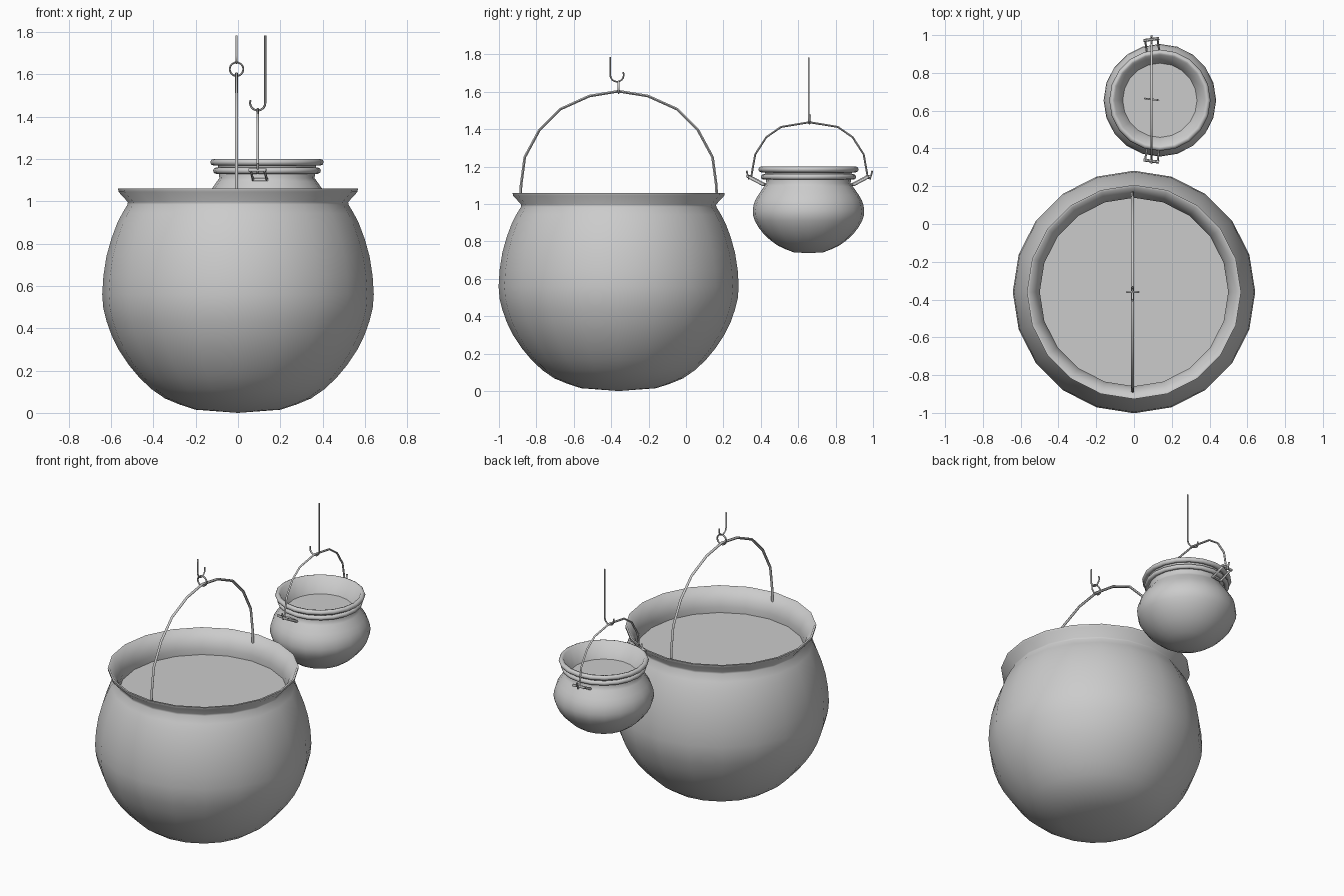
import bpy, bmesh
from math import sin, cos, pi, radians
from mathutils import Vector, Matrix

if "Cube" in bpy.data.objects:
    bpy.data.objects.remove(bpy.data.objects["Cube"])


def finish(obj, angle=60):
    bpy.ops.object.select_all(action='DESELECT')
    obj.select_set(True)
    bpy.context.view_layer.objects.active = obj
    bpy.ops.object.shade_smooth_by_angle(angle=radians(angle))


def rounded(points):
    """Insert a smooth midpoint between each pair of profile points."""
    p = [Vector(q) for q in points]
    ext = [2 * p[0] - p[1]] + p + [2 * p[-1] - p[-2]]
    out = [p[0]]
    for a, b, c, d in zip(ext, ext[1:], ext[2:], ext[3:]):
        out += [(9 * (b + c) - a - d) / 16, c]
    return [tuple(q) for q in out]


def lathe(name, profile, centre, sides=20):
    """Spin a list of (radius, z) around a vertical axis."""
    bm = bmesh.new()
    verts = [bm.verts.new((r, 0, z)) for r, z in profile]
    edges = [bm.edges.new(p) for p in zip(verts, verts[1:])]
    bmesh.ops.spin(bm, geom=verts + edges, cent=(0, 0, 0), axis=(0, 0, 1),
                   angle=2 * pi, steps=sides, use_merge=False)
    bmesh.ops.remove_doubles(bm, verts=bm.verts, dist=1e-4)
    bmesh.ops.recalc_face_normals(bm, faces=bm.faces)
    me = bpy.data.meshes.new(name)
    bm.to_mesh(me)
    bm.free()
    obj = bpy.data.objects.new(name, me)
    obj.location = (*centre, 0)
    bpy.context.collection.objects.link(obj)
    finish(obj)
    return obj


def wire(name, points, radius, closed=False):
    """Round wire along a path of points."""
    cu = bpy.data.curves.new(name, 'CURVE')
    cu.dimensions = '3D'
    cu.bevel_depth = radius
    cu.bevel_resolution = 1
    cu.use_fill_caps = True
    sp = cu.splines.new('POLY')
    sp.points.add(len(points) - 1)
    for p, co in zip(sp.points, points):
        p.co = (*co, 1)
    sp.use_cyclic_u = closed
    obj = bpy.data.objects.new(name, cu)
    bpy.context.collection.objects.link(obj)
    bpy.ops.object.select_all(action='DESELECT')
    obj.select_set(True)
    bpy.context.view_layer.objects.active = obj
    bpy.ops.object.convert(target='MESH')
    finish(bpy.context.view_layer.objects.active)


def arc(r, start, end, n):
    return [(r * cos(radians(start + (end - start) * i / n)),
             r * sin(radians(start + (end - start) * i / n))) for i in range(n + 1)]


BIG = (0, -0.36)
SMALL = (0.137, 0.655)

# Large cauldron: belly, flared rim, inner wall
belly = rounded([
    (0.2, 0.015), (0.345, 0.068), (0.465, 0.165), (0.565, 0.30), (0.622, 0.435),
    (0.642, 0.56), (0.622, 0.74), (0.572, 0.895), (0.522, 0.985)])
lathe("large_cauldron", [(0, 0.0)] + belly + [
    (0.521, 0.997), (0.565, 1.045), (0.567, 1.06), (0.555, 1.06),
    (0.512, 0.99), (0.499, 0.95), (0.5, 0.90)], BIG)
lathe("large_cauldron_contents", [(0, 0.912), (0.505, 0.912)], BIG)

# Small cauldron with two rolled rim bands
belly = rounded([
    (0.08, 0.742), (0.165, 0.778), (0.24, 0.84), (0.287, 0.91),
    (0.298, 0.963), (0.285, 1.02), (0.25, 1.075), (0.225, 1.11)])
lathe("small_cauldron", [(0, 0.737)] + belly + [
    (0.232, 1.17), (0.25, 1.20), (0.24, 1.197), (0.192, 1.09)], SMALL)
lathe("small_cauldron_contents", [(0, 1.1), (0.2, 1.1)], SMALL)
for name, r, z, t in (("upper_rim_band", 0.252, 1.185, 0.016),
                      ("lower_rim_band", 0.240, 1.145, 0.015)):
    lathe(name, [(r + x, z + y) for x, y in arc(t, 0, 360, 8)], SMALL)

# Large handle, mirrored from half an arch
half = [(0.525, 1.02), (0.522, 1.10), (0.502, 1.25), (0.424, 1.395), (0.312, 1.507), (0.157, 1.577)]
arch = [(-y, z) for y, z in half] + [(0, 1.603)] + half[::-1]
wire("large_handle", [(-0.007, BIG[1] + y, z) for y, z in arch], 0.008)

# Ring and hook above the large cauldron
wire("large_handle_ring", [(-0.007 + x, BIG[1], 1.625 + z) for x, z in arc(0.032, 0, 345, 23)],
     0.005, True)
hook = [(-0.036, 1.785 - 1.69)] + arc(0.036, 180, 385, 12)
wire("large_hook", [(-0.007, -0.369 + y, 1.69 + z) for y, z in hook], 0.005)

# Small handle with curled ends
HX = 0.093
half = [(0.336, 1.178), (0.325, 1.135), (0.312, 1.14), (0.307, 1.17), (0.29, 1.265),
        (0.231, 1.357), (0.152, 1.412)]
arch = [(-y, z) for y, z in half] + [(0, 1.437)] + half[::-1]
wire("small_handle", [(HX, 0.66 + y, z) for y, z in arch], 0.006)

# Hook above the small cauldron
hook = [(0.036, 1.785 - 1.468)] + arc(0.036, 0, -200, 12)
wire("small_hook", [(HX + x, 0.66 - 0.12 * x, 1.466 + z) for x, z in hook], 0.005)

# Sloping square brackets, facing outward on both sides of the small cauldron
for side, s in (("front", -1), ("back", 1)):
    turn = Matrix.Rotation(s * radians(8), 3, 'Z')

    def place(x, y, z):
        return turn @ Vector((x, s * y, z)) + Vector((*SMALL, 0))
    wire(side + "_bracket", [place(x, y, z) for x, y, z in (
        (-0.033, 0.24, 1.103), (-0.033, 0.325, 1.148),
        (0.033, 0.325, 1.148), (0.033, 0.24, 1.103))], 0.008, True)
    wire(side + "_bracket_bar", [place(x, 0.325, 1.148) for x in (-0.042, 0.042)], 0.008)
